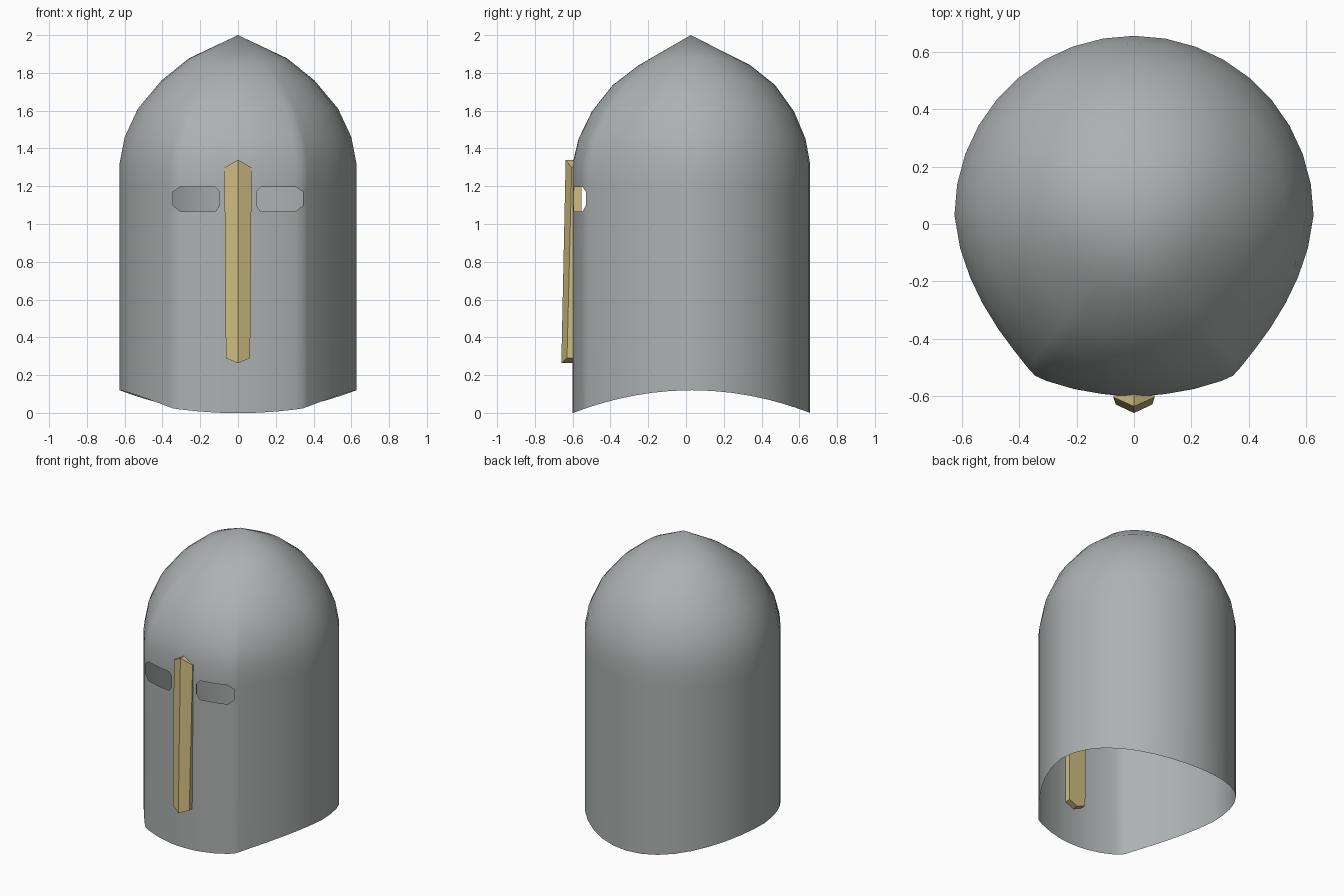
import bpy, bmesh, math

if "Cube" in bpy.data.objects:
    bpy.data.objects.remove(bpy.data.objects["Cube"])


def material(name, col):
    m = bpy.data.materials.new(name)
    m.diffuse_color = (*col, 1)
    m.use_nodes = True
    m.node_tree.nodes["Principled BSDF"].inputs["Base Color"].default_value = m.diffuse_color
    return m


steel = material("steel grey", (0.42, 0.44, 0.44))
brass = material("pale brass", (0.62, 0.51, 0.22))


def finish(bm, name, mat):
    bmesh.ops.recalc_face_normals(bm, faces=bm.faces)
    me = bpy.data.meshes.new(name)
    bm.to_mesh(me)
    bm.free()
    ob = bpy.data.objects.new(name, me)
    bpy.context.collection.objects.link(ob)
    me.materials.append(mat)
    return ob


# Plan outline of one half: flattened front, then a round back
CY, R = 0.03, 0.627
half = [(0, -.6), (.05, -.599), (.097, -.595), (.12, -.592), (.21, -.576),
        (.305, -.548), (.345, -.53), (.366, -.508), (.42, -.44), (.475, -.365),
        (.53, -.275), (.573, -.185), (.607, -.085)]
half += [(R * math.cos(math.radians(a)), CY + R * math.sin(math.radians(a)))
         for a in range(0, 91, 10)]
half[-1] = (0, CY + R)
outline = half + [(-x, y) for x, y in half[-2:0:-1]]
n = len(outline)

# Shell rows: curved bottom rim, straight wall, then dome rings
rows = [[(x, y, 0.12 * max(0, 1 - ((y - CY) / R) ** 2)) for x, y in outline]]
walls = [0.4, 0.75, 1.065, 1.10, 1.17, 1.197, 1.32]
rows += [[(x, y, z) for x, y in outline] for z in walls]
dome = [(.6, 1.46, .6, 1.45, .2), (.53, 1.61, .535, 1.595, .5),
        (.405, 1.76, .43, 1.735, .8), (.26, 1.877, .296, 1.84, 1)]
for rx, zx, ry, zy, round_off in dome:
    ring = []
    for x, y in outline:
        u, v = x / R, (y - CY) / R
        k = 1 + round_off * (1 / math.hypot(u, v) - 1)
        u, v = u * k, v * k
        ring.append((u * rx, CY + v * ry + .015 * round_off, zy + (zx - zy) * min(1, u * u)))
    rows.append(ring)

bm = bmesh.new()
grid = [[bm.verts.new(p) for p in row] for row in rows]
apex = bm.verts.new((0, 0.025, 2.0))


def eye_cell(i, j):
    """Column and row inside the eye slot's 3x3 block, or None."""
    c = i if i < n // 2 else n - 1 - i
    col = {2: 0, 3: 1, 4: 1, 5: 2}.get(c)
    row = {3: 0, 4: 1, 5: 2}.get(j)
    return None if col is None or row is None else (col, row, i >= n // 2)


for j in range(len(grid) - 1):
    for i in range(n):
        k = (i + 1) % n
        a, b, c, d = grid[j][i], grid[j][k], grid[j + 1][k], grid[j + 1][i]
        cell = eye_cell(i, j)
        if cell is None:
            bm.faces.new((a, b, c, d))
        elif cell[0] != 1 and cell[1] != 1:
            # clipped corners of the eye slots
            low, near = cell[1] == 0, (cell[0] == 0) != cell[2]
            tri = {(True, True): (a, b, d), (True, False): (a, b, c),
                   (False, True): (a, c, d), (False, False): (b, c, d)}
            bm.faces.new(tri[(low, near)])
for i in range(n):
    bm.faces.new((grid[-1][i], grid[-1][(i + 1) % n], apex))
loose = [v for v in bm.verts if not v.link_faces]
bmesh.ops.delete(bm, geom=loose, context='VERTS')
shell = finish(bm, "helmet_shell", steel)
bpy.context.view_layer.objects.active = shell
shell.select_set(True)
bpy.ops.object.shade_smooth_by_angle(angle=math.radians(45))

# Nose bar: ridged front, flat back poking through the wall, pointed ends
bm = bmesh.new()
ends = []
for w, ridge, edge, back, zc, zs in [(.064, -.66, -.63, -.558, .263, .29),
                                     (.072, -.637, -.605, -.553, 1.34, 1.298)]:
    pts = [(0, ridge, zc), (w, edge, zs), (w, back, zs),
           (0, back, zc), (-w, back, zs), (-w, edge, zs)]
    ends.append([bm.verts.new(p) for p in pts])
lo, hi = ends
for i in range(6):
    k = (i + 1) % 6
    bm.faces.new((lo[i], lo[k], hi[k], hi[i]))
for e in ends:
    bm.faces.new(e[0:4])
    bm.faces.new((e[0], e[3], e[4], e[5]))
finish(bm, "nose_bar", brass)
